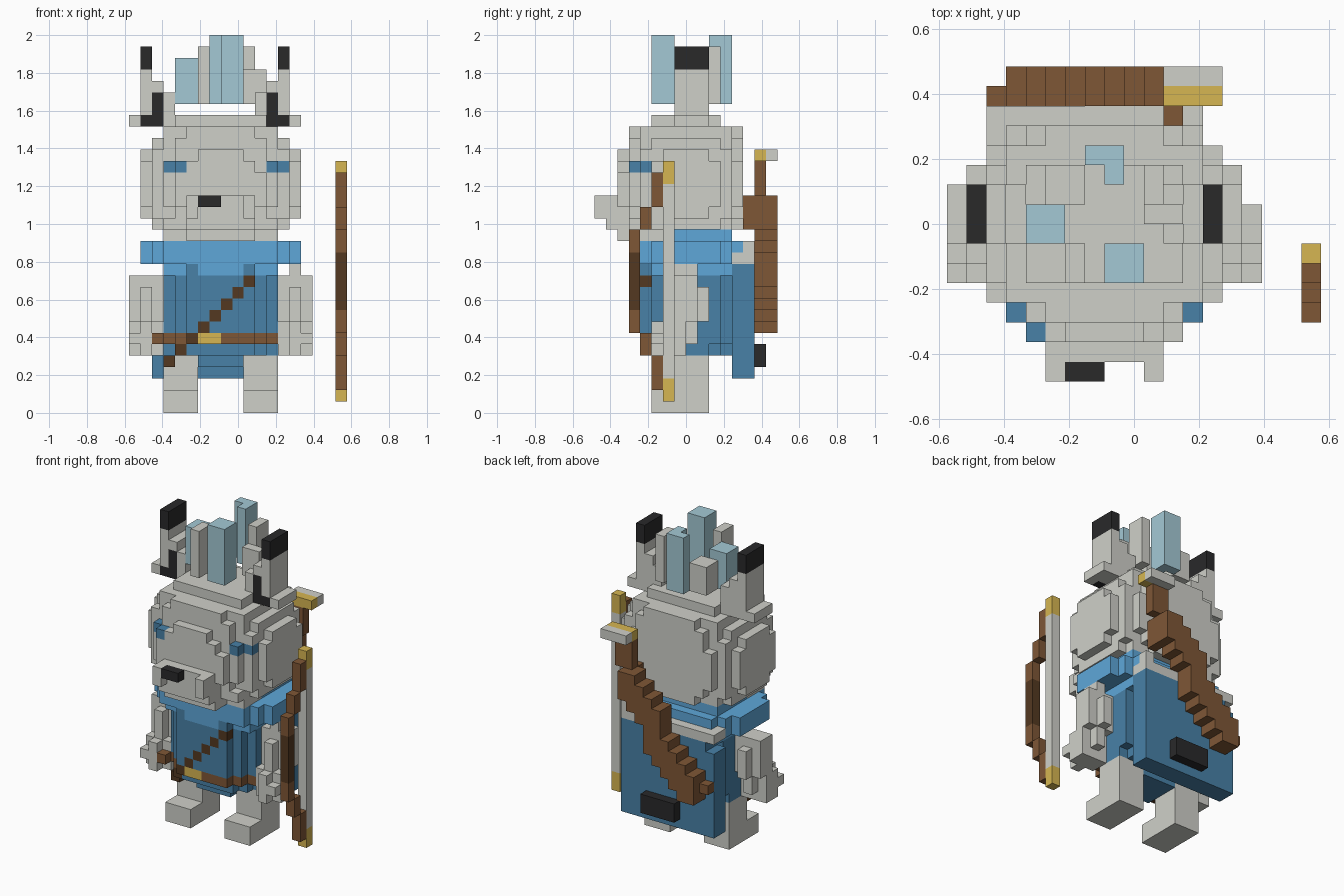
import bpy, bmesh, math

cube = bpy.data.objects.get("Cube")
if cube:
    bpy.data.objects.remove(cube, do_unlink=True)

U = 2 / 33            # block size
CENTRE = 16           # mirror sum for x block indices of the body


def material(name, rgb):
    lin = [((c / 255 + 0.055) / 1.055) ** 2.4 for c in rgb] + [1.0]
    m = bpy.data.materials.new(name)
    m.use_nodes = True
    m.diffuse_color = lin
    m.node_tree.nodes["Principled BSDF"].inputs["Base Color"].default_value = lin
    return m


GRAY = material("fur gray", (207, 208, 201))
BLACK = material("black", (41, 41, 42))
LIGHT = material("scarf blue", (94, 167, 217))
BLUE = material("cloth blue", (72, 129, 167))
PALE = material("pale blue", (164, 201, 213))
BROWN = material("leather brown", (127, 87, 54))
DARK = material("dark brown", (84, 57, 33))
GOLD = material("gold", (214, 182, 82))

cells = {}            # block position -> part name
parts = {}            # part name -> material


def part(name, mat, *boxes):
    """Fill boxes (x0, x1, y0, y1, z0, z1) of blocks; later parts replace earlier ones."""
    parts[name] = mat
    for x0, x1, y0, y1, z0, z1 in boxes:
        for x in range(x0, x1):
            for y in range(y0, y1):
                for z in range(z0, z1):
                    cells[x, y, z] = name


def flip(boxes, total=CENTRE):
    return [(total - b[1], total - b[0]) + tuple(b[2:]) for b in boxes]


# Legs with forward feet
leg = [(10, 13, 5, 10, 0, 2), (10, 13, 7, 10, 2, 5)]
part("left_leg", GRAY, *leg)
part("right_leg", GRAY, *flip(leg))

# Torso, belt, buckle and chest strap
part("tunic", BLUE, (3, 13, 6, 11, 6, 13), (4, 12, 5, 12, 6, 13), (5, 11, 4, 12, 6, 13),
     (3, 13, 7, 10, 5, 6), (4, 12, 6, 11, 5, 6), (5, 11, 5, 12, 5, 6), (6, 10, 6, 10, 4, 5))
part("belt", BROWN, (3, 13, 6, 7, 6, 7), (4, 12, 5, 6, 6, 7), (5, 11, 4, 5, 6, 7),
     (2, 3, 5, 6, 6, 7))
part("buckle", GOLD, (6, 8, 4, 5, 6, 7))
for n in range(8):
    y = {0: 6, 1: 5}.get(n, 4)
    part("chest_strap", DARK, (3 + n, 4 + n, y, y + 1, 4 + n, 5 + n))

# Arms and hands
arm = [(13, 16, 7, 9, 8, 12), (14, 15, 6, 10, 8, 11),
       (13, 16, 6, 8, 5, 8), (14, 15, 5, 9, 6, 8), (14, 15, 5, 6, 5, 6), (15, 16, 5, 6, 6, 7)]
part("left_arm", GRAY, (14, 15, 7, 9, 12, 13), *arm)
part("right_arm", GRAY, *flip(arm))

# Cape and dark patch
part("cape", BLUE, (2, 13, 12, 14, 3, 12), (3, 13, 12, 14, 12, 13))
part("cape_patch", BLACK, (6, 10, 14, 15, 4, 6))

# Head in rounded layers, with muzzle
part("head", GRAY,
     (4, 12, 5, 11, 25, 26), (3, 13, 4, 12, 24, 25), (5, 11, 3, 13, 24, 25),
     (2, 14, 5, 11, 23, 24), (3, 13, 4, 12, 23, 24), (4, 12, 3, 13, 23, 24),
     (1, 15, 6, 10, 17, 23), (1, 15, 5, 11, 18, 22), (2, 14, 4, 12, 17, 23),
     (4, 12, 3, 13, 17, 23), (3, 13, 3, 13, 18, 22), (6, 10, 2, 3, 22, 23), (5, 11, 2, 3, 17, 22),
     (4, 12, 2, 3, 18, 21),
     (2, 14, 5, 11, 16, 17), (3, 13, 3, 12, 16, 17), (5, 11, 12, 13, 16, 17),
     (3, 13, 4, 7, 15, 16), (5, 11, 2, 7, 15, 16))
part("muzzle", GRAY, (5, 11, 1, 3, 16, 19), (5, 6, 0, 1, 17, 19), (10, 11, 0, 1, 17, 19))
part("nose", BLACK, (6, 8, 0, 1, 18, 19))
part("right_eye", BLUE, (3, 4, 3, 4, 21, 22), (4, 5, 2, 3, 21, 22))
part("left_eye", BLUE, (12, 13, 3, 4, 21, 22), (13, 14, 4, 5, 21, 22))

# Scarf wrapped under the head, and the clasps below it on the cape
part("scarf", LIGHT, (1, 15, 6, 11, 13, 15), (2, 14, 5, 12, 13, 15), (3, 13, 4, 13, 13, 15),
     (3, 13, 7, 12, 15, 16), (3, 5, 5, 12, 12, 13), (11, 13, 5, 12, 12, 13),
     (6, 10, 4, 5, 12, 13))
part("cape_clasps", GRAY, (2, 5, 12, 14, 13, 14), (5, 10, 13, 14, 13, 14),
     (10, 13, 12, 14, 13, 14), (12, 13, 13, 14, 14, 15))

# Ears with dark inner face and tip
ear = [(0, 4, 7, 10, 25, 26), (3, 4, 7, 10, 25, 28),
       (2, 3, 7, 10, 25, 29), (1, 2, 7, 10, 25, 30)]
inner = [(2, 3, 7, 8, 25, 28), (1, 2, 7, 8, 25, 26)]
tip = [(1, 2, 7, 10, 30, 32)]
for name, mat, boxes in (("ear", GRAY, ear), ("inner_ear", BLACK, inner), ("ear_tip", BLACK, tip)):
    part("right_" + name, mat, *boxes)
    part("left_" + name, mat, *flip(boxes, 15))

# Hair tufts above the head
part("gray_tuft_back", GRAY, (5, 7, 9, 11, 27, 30))
part("gray_tuft_front", GRAY, (6, 7, 5, 7, 27, 32))
part("gray_tuft_left", GRAY, (10, 12, 8, 9, 27, 30), (10, 11, 9, 11, 27, 32))
part("pale_tuft_side", PALE, (4, 6, 7, 9, 27, 31))
part("pale_tuft_front", PALE, (8, 10, 5, 7, 27, 33))
part("pale_tuft_back", PALE, (7, 9, 11, 12, 27, 33), (8, 9, 10, 11, 27, 33))

# Sheathed sword slung across the back
for n in range(9):
    x = 3 + round(0.875 * n)
    z = 7 + round(1.125 * n)
    part("scabbard", BROWN, (x, x + 2, 14, 16, z, z + 3))
part("scabbard", BROWN, (2, 3, 14, 15, 8, 9), (11, 12, 13, 14, 16, 19))
part("sword_grip", BROWN, (11, 13, 14, 15, 19, 22))
part("sword_guard", GOLD, (11, 14, 14, 15, 22, 23))
part("sword_pommel", GRAY, (11, 14, 15, 16, 22, 23))

# Bow standing at the left side
part("bow_string", GRAY, (18, 19, 6, 7, 3, 20))
part("bow_ends", GOLD, (18, 19, 6, 7, 1, 3), (18, 19, 6, 7, 20, 22))
part("bow_limbs", BROWN, (18, 19, 5, 6, 18, 21), (18, 19, 4, 5, 16, 18), (18, 19, 3, 4, 7, 16),
     (18, 19, 4, 5, 5, 7), (18, 19, 5, 6, 2, 5))
part("bow_grip", DARK, (18, 19, 3, 4, 9, 14))

# Six block sides: outward direction and corner loop
SIDES = {
    (1, 0, 0): ((1, 0, 0), (1, 1, 0), (1, 1, 1), (1, 0, 1)),
    (-1, 0, 0): ((0, 0, 0), (0, 0, 1), (0, 1, 1), (0, 1, 0)),
    (0, 1, 0): ((0, 1, 0), (0, 1, 1), (1, 1, 1), (1, 1, 0)),
    (0, -1, 0): ((0, 0, 0), (1, 0, 0), (1, 0, 1), (0, 0, 1)),
    (0, 0, 1): ((0, 0, 1), (1, 0, 1), (1, 1, 1), (0, 1, 1)),
    (0, 0, -1): ((0, 0, 0), (0, 1, 0), (1, 1, 0), (1, 0, 0)),
}

# Skin each part's exposed sides and merge flat areas
for name, mat in parts.items():
    bm = bmesh.new()
    for (x, y, z), owner in cells.items():
        if owner != name:
            continue
        for (dx, dy, dz), loop in SIDES.items():
            if (x + dx, y + dy, z + dz) not in cells:
                bm.faces.new([bm.verts.new(((x + a - 9.5) * U, (y + b - 8) * U, (z + c) * U))
                              for a, b, c in loop])
    bmesh.ops.remove_doubles(bm, verts=bm.verts, dist=U * 0.01)
    bmesh.ops.dissolve_limit(bm, angle_limit=math.radians(1), verts=bm.verts, edges=bm.edges)
    mesh = bpy.data.meshes.new(name)
    bm.to_mesh(mesh)
    bm.free()
    mesh.materials.append(mat)
    bpy.context.collection.objects.link(bpy.data.objects.new(name, mesh))
